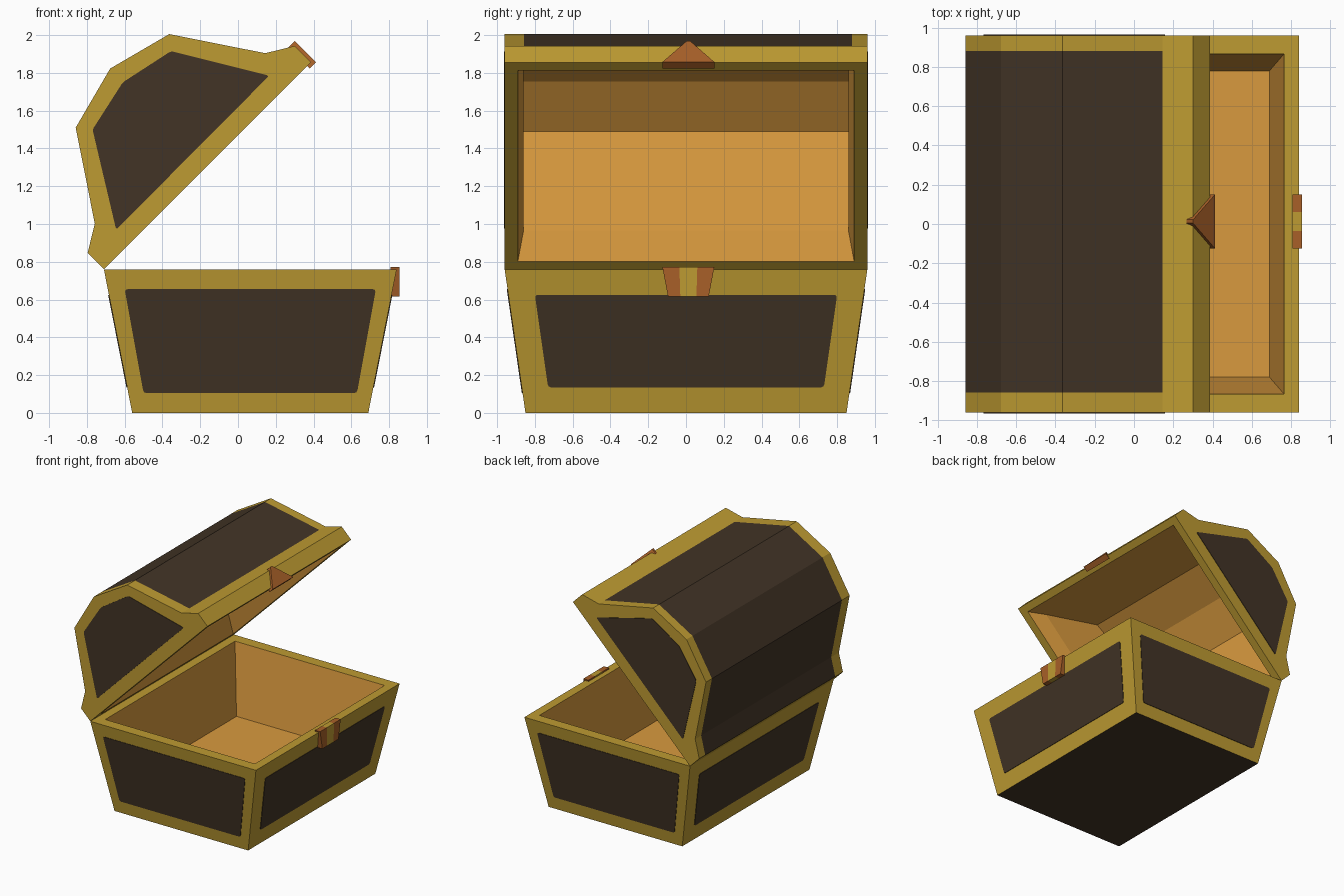
import bpy, bmesh, math
from mathutils import Vector

if "Cube" in bpy.data.objects:
    bpy.data.objects.remove(bpy.data.objects["Cube"])


def srgb(h):
    c = [int(h[i:i + 2], 16) / 255 for i in (0, 2, 4)]
    return [v / 12.92 if v <= 0.04045 else ((v + 0.055) / 1.055) ** 2.4 for v in c] + [1]


MATS = []
for name, col in (("gold trim", "BE9B32"), ("dark wood", "423426"),
                  ("orange lining", "D99A3E"), ("copper clasp", "A86028")):
    m = bpy.data.materials.new(name)
    m.diffuse_color = srgb(col)
    m.use_nodes = True
    m.node_tree.nodes["Principled BSDF"].inputs["Base Color"].default_value = m.diffuse_color
    MATS.append(m)
GOLD, DARK, ORANGE, COPPER = range(4)


def finish(bm, name):
    bmesh.ops.recalc_face_normals(bm, faces=bm.faces)
    me = bpy.data.meshes.new(name)
    bm.to_mesh(me)
    bm.free()
    for m in MATS:
        me.materials.append(m)
    ob = bpy.data.objects.new(name, me)
    bpy.context.collection.objects.link(ob)
    return ob


def face(bm, vs, mat):
    bm.faces.new(vs).material_index = mat


def slab(name, pts, push, mat, corner=0.0):
    """Flat outline pushed along a vector, optionally with softened corners."""
    bm = bmesh.new()
    bm.faces.new([bm.verts.new(p) for p in pts])
    if corner:
        bmesh.ops.bevel(bm, geom=bm.verts[:], offset=corner, segments=2,
                        profile=0.5, affect='VERTICES')
    r = bmesh.ops.extrude_face_region(bm, geom=bm.faces[:])
    vs = [v for v in r["geom"] if isinstance(v, bmesh.types.BMVert)]
    bmesh.ops.translate(bm, verts=vs, vec=Vector(push))
    # keep the cap that the extrude may have removed
    if len([f for f in bm.faces if len(f.verts) == len(vs)]) < 2 and len(vs) != 4:
        bmesh.ops.holes_fill(bm, edges=bm.edges[:])
    for f in bm.faces:
        f.material_index = mat
    return finish(bm, name)


# Base: tapered box lofted through four rings, outside to inside
bm = bmesh.new()
rings = []
for x0, x1, y, z in ((-0.56, 0.69, 0.85, 0), (-0.71, 0.84, 0.96, 0.76),
                     (-0.635, 0.765, 0.867, 0.76), (-0.56, 0.69, 0.78, 0.177)):
    rings.append([bm.verts.new(p) for p in ((x0, -y, z), (x1, -y, z), (x1, y, z), (x0, y, z))])
for k, mat in enumerate((GOLD, GOLD, ORANGE)):
    a, b = rings[k], rings[k + 1]
    for i in range(4):
        j = (i + 1) % 4
        face(bm, (a[i], a[j], b[j], b[i]), mat)
face(bm, rings[0], DARK)
face(bm, rings[3], ORANGE)
finish(bm, "chest_base")

# Dark panels on the four base sides
T = 0.004
for s, side in ((-1, "front"), (1, "back")):
    pts = [(x, s * (0.85 + 0.11 * z / 0.76), z) for x, z in
           ((-0.60, 0.655), (0.73, 0.655), (0.63, 0.105), (-0.50, 0.105))]
    slab("base_panel_" + side, pts, (0, s * T, 0), DARK, 0.015)
for s, side in ((-1, "left"), (1, "right")):
    pts = [(0.065 + s * (0.625 + 0.15 * z / 0.76), y, z) for y, z in
           ((-0.80, 0.625), (0.80, 0.625), (0.73, 0.135), (-0.73, 0.135))]
    slab("base_panel_" + side, pts, (s * T, 0, 0), DARK, 0.015)


def lid_pt(u, v, y):
    """Closed-lid coordinates swung open 45 degrees about the hinge."""
    c = math.sqrt(0.5)
    return Vector((-0.71 + c * (u - v), y, 0.76 + c * (u + v)))


def mirrored(half):
    return half + [(1.55 - u, v) for u, v in reversed(half[:-1])]


# Lid: outer arch, inner arch and the rim between them
outer = mirrored([(0, 0), (0, 0.122), (0.137, 0.205), (0.425, 0.636), (0.775, 0.728)])
inner = mirrored([(0.06, 0), (0.16, 0.13), (0.46, 0.572), (0.775, 0.63)])
bm = bmesh.new()
O, I = [], []
for s in (-1, 1):
    O.append([bm.verts.new(lid_pt(u, v, s * 0.96)) for u, v in outer])
    I.append([bm.verts.new(lid_pt(u, v, s * (0.89 if v == 0 else 0.86))) for u, v in inner])
for i in range(len(outer) - 1):
    face(bm, (O[0][i], O[0][i + 1], O[1][i + 1], O[1][i]), DARK if 1 <= i <= 5 else GOLD)
for i in range(len(inner) - 1):
    face(bm, (I[0][i], I[0][i + 1], I[1][i + 1], I[1][i]), ORANGE)
for e in (0, 1):
    face(bm, O[e], GOLD)
    face(bm, I[e][1:-1], ORANGE)
    face(bm, (I[e][0], I[e][1], I[e][-2], I[e][-1]), ORANGE)
    face(bm, (O[e][0], I[e][0], I[e][-1], O[e][-1]), GOLD)
for k in (0, -1):
    face(bm, (O[0][k], I[0][k], I[1][k], O[1][k]), GOLD)
# Cut the roof so that its two ends become gold bands
for y in (-0.857, 0.88):
    bmesh.ops.bisect_plane(bm, geom=bm.verts[:] + bm.edges[:] + bm.faces[:],
                           plane_co=(0, y, 0), plane_no=(0, 1, 0))
for f in bm.faces:
    y = f.calc_center_median().y
    if f.material_index == DARK and not -0.857 < y < 0.88:
        f.material_index = GOLD
finish(bm, "chest_lid")

# Dark panels on the lid ends
for s, side in ((-1, "front"), (1, "back")):
    pts = [(x, s * 0.96, z) for x, z in
           ((-0.77, 1.50), (-0.61, 1.75), (-0.355, 1.915), (0.165, 1.785), (-0.645, 0.97))]
    slab("lid_panel_" + side, pts, (0, s * T, 0), DARK, 0.012)

# Base clasp: copper cheeks with a gold strip between
top, low = (-0.125, -0.035, 0.06, 0.15), (-0.095, -0.03, 0.055, 0.12)
for i, (name, mat) in enumerate((("clasp_cheek_a", COPPER), ("clasp_strip", GOLD),
                                 ("clasp_cheek_b", COPPER))):
    pts = [(0.808, top[i], 0.772), (0.808, top[i + 1], 0.772),
           (0.808, low[i + 1], 0.615), (0.808, low[i], 0.615)]
    slab(name, pts, (0.048, 0, 0), mat)

# Lid clasp: pointed copper plate on the lid's front edge
pts = [lid_pt(1.522, v, y) for v, y in ((-0.018, -0.125), (-0.018, 0.15), (0.14, 0.022), (0.14, 0.004))]
slab("lid_clasp", pts, lid_pt(1.57, 0, 0) - lid_pt(1.522, 0, 0), COPPER)
